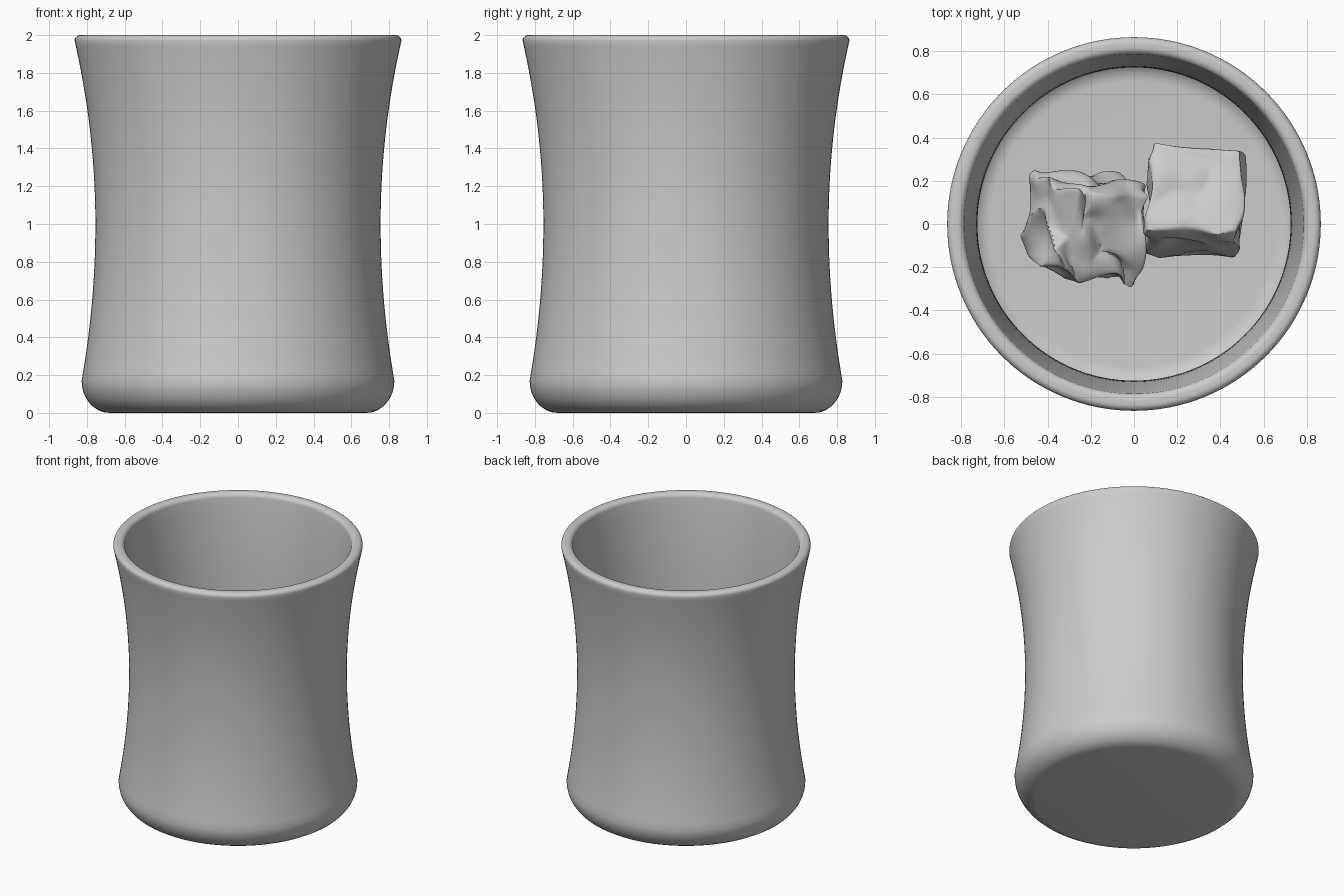
import bpy, bmesh, math
from mathutils import Vector, Matrix, Euler, noise

if "Cube" in bpy.data.objects:
    bpy.data.objects.remove(bpy.data.objects["Cube"])

FLOOR = 0.10


def finish(bm, name, angle):
    bmesh.ops.recalc_face_normals(bm, faces=bm.faces)
    mesh = bpy.data.meshes.new(name)
    bm.to_mesh(mesh)
    bm.free()
    ob = bpy.data.objects.new(name, mesh)
    bpy.context.collection.objects.link(ob)
    bpy.ops.object.select_all(action='DESELECT')
    ob.select_set(True)
    bpy.context.view_layer.objects.active = ob
    bpy.ops.object.shade_smooth_by_angle(angle=math.radians(angle))
    return ob


def arc(cx, cz, rx, rz, a0, a1, n=8):
    angles = [math.radians(a0 + (a1 - a0) * i / n) for i in range(n + 1)]
    return [(cx + rx * math.cos(a), cz + rz * math.sin(a)) for a in angles]


def waist(r, low, high, z0, z1, z):
    # radius of the hourglass wall at height z
    if z < 1:
        return r + low * ((1 - z) / (1 - z0)) ** 2
    return r + high * ((z - 1) / (z1 - 1)) ** 2


# Cup: one lathed profile, up the outside, over the rim, down the inside
heights = [0.22 + (1.94 - 0.22) * i / 28 for i in range(29)]
profile = [(0, 0)]
profile += arc(0.68, 0.17, 0.148, 0.17, -90, 0)
profile += [(waist(0.755, 0.075, 0.11, 0.16, 1.97, z), z) for z in heights]
profile += arc(0.835, 1.97, 0.03, 0.03, 0, 90, 6)
profile += arc(0.818, 1.967, 0.033, 0.033, 90, 180, 6)
profile += [(waist(0.725, 0.045, 0.058, 0.2, 1.96, z), z) for z in reversed(heights)]
profile += arc(0.66, FLOOR + 0.11, 0.107, 0.11, 0, -90)
profile += [(0, FLOOR)]

bm = bmesh.new()
verts = [bm.verts.new((r, 0, z)) for r, z in profile]
edges = [bm.edges.new(pair) for pair in zip(verts, verts[1:])]
bmesh.ops.spin(bm, geom=verts + edges, cent=(0, 0, 0), axis=(0, 0, 1),
               angle=2 * math.pi, steps=128)
bmesh.ops.remove_doubles(bm, verts=bm.verts, dist=0.0005)
finish(bm, "cup", 50)


# Ice cubes: softened cubes with creased, dented faces
def ice_cube(name, x, y, tilt, size, dent, seed):
    bm = bmesh.new()
    bmesh.ops.create_cube(bm, size=size)
    bmesh.ops.bevel(bm, geom=bm.edges[:], offset=0.012, segments=2,
                    affect='EDGES', profile=0.5)
    bmesh.ops.subdivide_edges(
        bm, edges=[e for e in bm.edges if e.calc_length() > 0.1],
        cuts=20, use_grid_fill=True)
    offset = Vector((seed, seed * 1.7, seed * 0.3))
    for v in bm.verts:
        p = v.co * 4 + offset
        ridge = Vector([abs(noise.noise(p + Vector((k * 9, 0, 0)))) - 0.2 for k in range(3)])
        v.co += ridge * dent
    rot = Euler([math.radians(a) for a in tilt]).to_matrix().to_4x4()
    bm.transform(rot)
    low = min(v.co.z for v in bm.verts)
    bm.transform(Matrix.Translation((x, y, FLOOR - low)))
    finish(bm, name, 40)


ice_cube("ice_cube_left", -0.225, -0.01, (13, 23, -4), 0.42, 0.12, 3.3)
ice_cube("ice_cube_right", 0.275, 0.1, (-17, 0, -4), 0.42, 0.06, 8.1)
